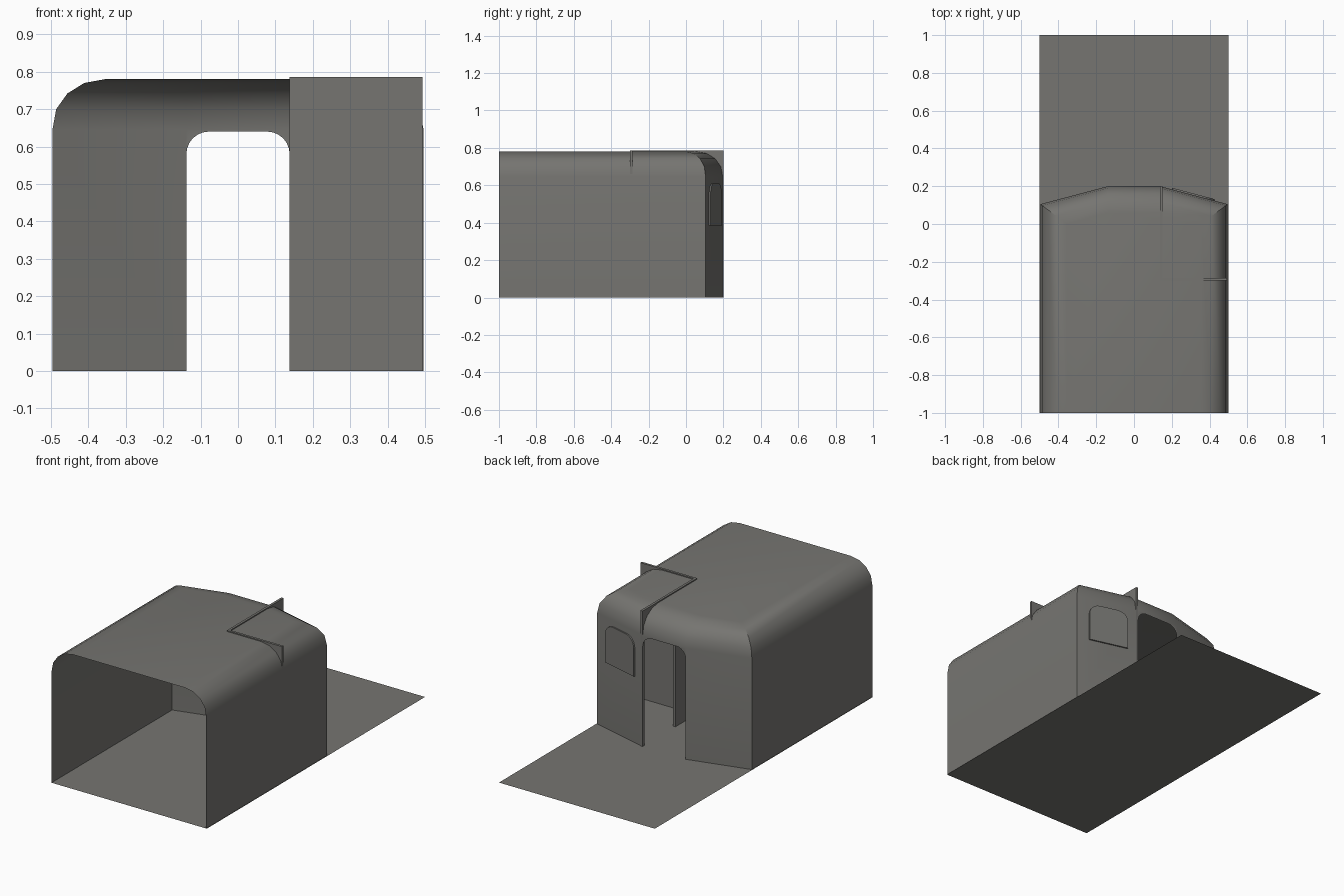
import bpy, bmesh, math
from mathutils import Vector

if "Cube" in bpy.data.objects:
    bpy.data.objects.remove(bpy.data.objects["Cube"])

grey = bpy.data.materials.new("warm_grey")
grey.diffuse_color = (0.18, 0.177, 0.165, 1)
grey.use_nodes = True
grey.node_tree.nodes["Principled BSDF"].inputs["Base Color"].default_value = grey.diffuse_color

W, DOOR, NOSE, SIDE_Y = 0.496, 0.138, 0.2, 0.105


def finish(name, bm, smooth=False):
    me = bpy.data.meshes.new(name)
    bm.to_mesh(me)
    bm.free()
    ob = bpy.data.objects.new(name, me)
    bpy.context.collection.objects.link(ob)
    me.materials.append(grey)
    if smooth:
        bpy.context.view_layer.objects.active = ob
        ob.select_set(True)
        bpy.ops.object.shade_smooth_by_angle(angle=math.radians(35))
        ob.select_set(False)
    return ob


def prism(name, pts, offset):
    """Closed plate: flat outline pushed along an offset vector."""
    bm = bmesh.new()
    f = bm.faces.new([bm.verts.new(p) for p in pts])
    r = bmesh.ops.extrude_face_region(bm, geom=[f], use_keep_orig=True)
    moved = [v for v in r["geom"] if isinstance(v, bmesh.types.BMVert)]
    bmesh.ops.translate(bm, verts=moved, vec=offset)
    bmesh.ops.recalc_face_normals(bm, faces=bm.faces)
    return finish(name, bm)


def arc(cx, cz, r, a0, a1, n=6):
    return [(cx + r * math.cos(math.radians(a0 + (a1 - a0) * i / n)),
             cz + r * math.sin(math.radians(a0 + (a1 - a0) * i / n))) for i in range(n + 1)]


# floor sheet
bm = bmesh.new()
bm.faces.new([bm.verts.new(p) for p in ((-.5, -1, 0), (.5, -1, 0), (.5, 1, 0), (-.5, 1, 0))])
finish("floor", bm)

# body shell: inset footprints stacked up to the roof, open at the front
bm = bmesh.new()
slope = (NOSE - SIDE_Y) / (W - DOOR)
rings = []
for d, z in ((0, 0), (0, .645), (.01, .70), (.04, .742), (.085, .77), (.14, .78)):
    ys = SIDE_Y - d + d * slope
    half = [(W - d, -1), (W - d, ys), (DOOR, NOSE - d)]
    foot = half + [(-x, y) for x, y in reversed(half)]
    rings.append([bm.verts.new((x, y, z)) for x, y in foot])
for k, (a, b) in enumerate(zip(rings, rings[1:])):
    for i in range(5):
        if k == 0 and i == 2:
            continue                      # doorway bay
        bm.faces.new((a[i], a[i + 1], b[i + 1], b[i]))
bm.faces.new(rings[-1])
# wall above the arched doorway
arch = arc(-DOOR + .06, .58, .06, 180, 90) + arc(DOOR - .06, .58, .06, 90, 0)
bm.faces.new([rings[1][2], rings[1][3]] + [bm.verts.new((x, NOSE, z)) for x, z in arch])
bmesh.ops.recalc_face_normals(bm, faces=bm.faces)
finish("body_shell", bm, True)

# cab partitions, poking slightly through the roof
T, TOP, BACK = 0.014, 0.786, -0.3
prism("cab_back_wall", [(DOOR, BACK, 0), (W - .003, BACK, 0), (W - .003, BACK, TOP), (DOOR, BACK, TOP)],
      Vector((0, T, 0)))
side = [(BACK, 0), (-.1, 0), (-.1, .64), (.183, .64), (.183, 0), (NOSE, 0), (NOSE, TOP), (BACK, TOP)]
prism("cab_side_wall", [(DOOR, y, z) for y, z in side], Vector((T, 0, 0)))

# cab window plate on the angled nose
x0, x1, z0, z1, r = .2, .425, .385, .61, .06
outline = [(x0, z0), (x1, z0)] + arc(x1 - r, z1 - r, r, 0, 90) + arc(x0 + r, z1 - r, r, 90, 180)
normal = Vector((slope, 1, 0)).normalized()
prism("cab_window", [(x, NOSE - (x - DOOR) * slope, z) for x, z in outline], normal * .008)
